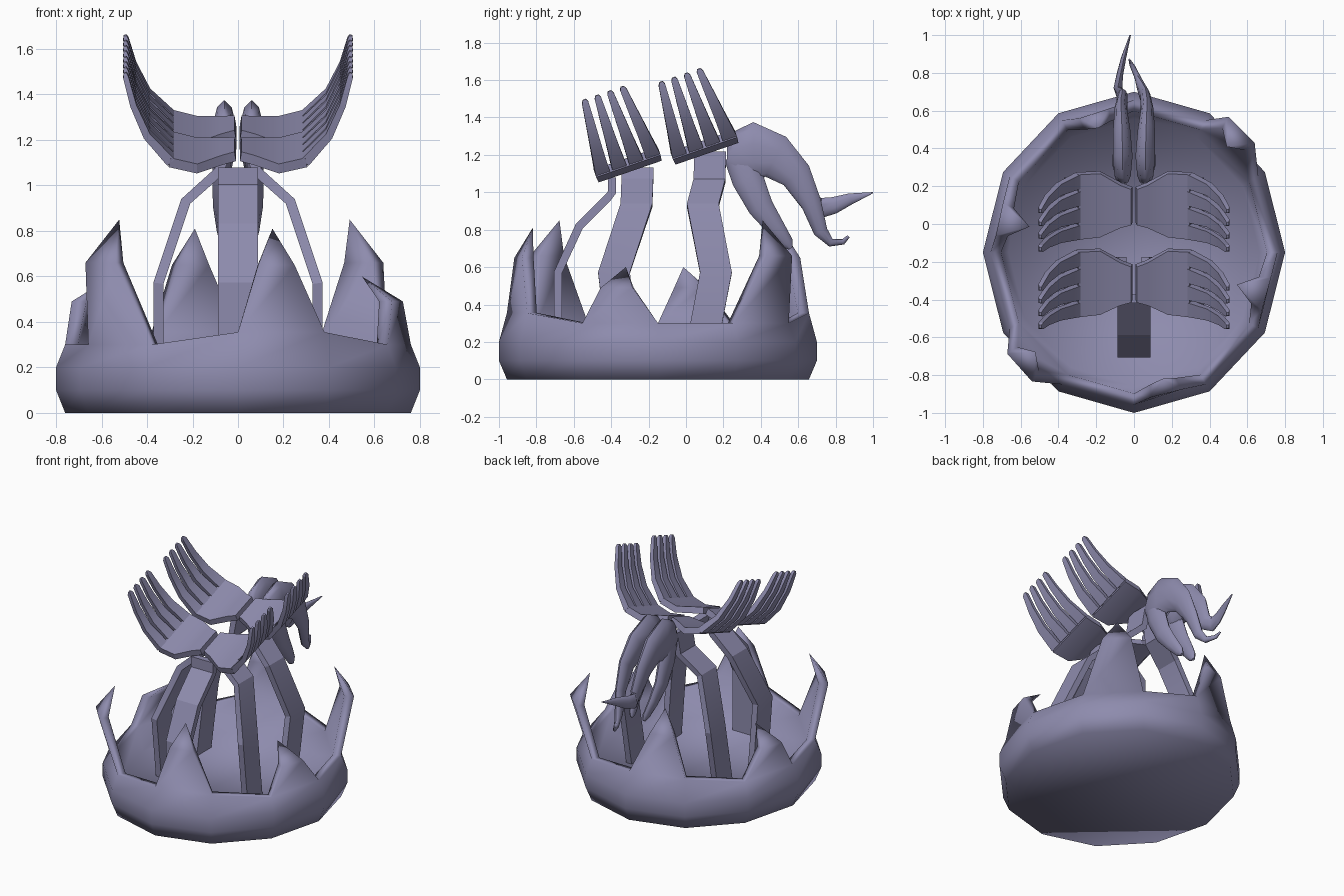
import bpy, bmesh, math
from mathutils import Vector, Matrix

if "Cube" in bpy.data.objects:
    bpy.data.objects.remove(bpy.data.objects["Cube"])

CY = -0.15  # centre of the bowl in y
mat_body = bpy.data.materials.new("slate_violet")
mat_body.diffuse_color = (0.27, 0.26, 0.42, 1)
mat_body.use_nodes = True
mat_body.node_tree.nodes["Principled BSDF"].inputs["Base Color"].default_value = mat_body.diffuse_color


def finish(name, bm, angle=35):
    bmesh.ops.recalc_face_normals(bm, faces=bm.faces)
    me = bpy.data.meshes.new(name)
    bm.to_mesh(me)
    bm.free()
    me.materials.append(mat_body)
    ob = bpy.data.objects.new(name, me)
    bpy.context.collection.objects.link(ob)
    bpy.ops.object.select_all(action='DESELECT')
    ob.select_set(True)
    bpy.context.view_layer.objects.active = ob
    bpy.ops.object.shade_smooth_by_angle(angle=math.radians(angle))
    return ob


def tube(bm, path, sizes, axis, n=4, side=1, mat=Matrix()):
    """Loft along path; sizes = (half width along axis, half thickness)."""
    axis = Vector(axis)
    pts = [Vector(p) for p in path]
    rings = []
    for i, (p, (w, t)) in enumerate(zip(pts, sizes)):
        tan = pts[min(i + 1, len(pts) - 1)] - pts[max(i - 1, 0)]
        nor = tan.cross(axis).normalized()
        ring = []
        for k in range(n):
            a = 2 * math.pi * (k + 0.5) / n
            s = math.sqrt(2) if n == 4 else 1
            q = mat @ (p + axis * w * s * math.cos(a) + nor * t * s * math.sin(a))
            ring.append(bm.verts.new((q.x * side, q.y, q.z)))
        rings.append(ring)
    for r, s in zip(rings, rings[1:]):
        for k in range(n):
            bm.faces.new((r[k], r[(k + 1) % n], s[(k + 1) % n], s[k]))
    bm.faces.new(rings[0])
    bm.faces.new(rings[-1])


# Twelve-sided bowl with a spike on every other rim segment
def oval(r, deg, z):
    a = math.radians(deg)
    return (0.8 * r * math.cos(a), CY + 0.85 * r * math.sin(a), z)


bm = bmesh.new()
profile = [(0.95, 0), (1.0, 0.1), (1.0, 0.2), (0.95, 0.3), (0.88, 0.3), (0.83, 0.13)]
rings = []
for j, (r, z) in enumerate(profile):
    rings.append([bm.verts.new(oval(r, 30 * i,
                  z + (0.055 if j in (3, 4) and i in (3, 4, 9, 10) else 0)))
                  for i in range(12)])
spikes = [  # mid radius, mid height, tip radius, tip height (repeats at 180 degrees)
    (1.05, 0.66, 0.90, 0.85), (0.91, 0.65, 0.81, 0.81), (0.92, 0.49, 0.71, 0.60)]
for j in range(5):
    for i in range(12):
        k = (i + 1) % 12
        if j == 3 and i % 2 == 1:
            rm, zm, rt, zt = spikes[(i // 2) % 3]
            base = [rings[3][i], rings[3][k], rings[4][k], rings[4][i]]
            c = 30 * i + (17 if i < 6 else 13.5)
            mid = [bm.verts.new(oval(rm - d, c + s, zm))
                   for d, s in ((0, -6.5), (0, 6.5), (0.08, 6), (0.08, -6))]
            tip = bm.verts.new(oval(rt, c, zt))
            for m in range(4):
                n = (m + 1) % 4
                bm.faces.new((base[m], base[n], mid[n], mid[m]))
                bm.faces.new((mid[m], mid[n], tip))
        else:
            bm.faces.new((rings[j][i], rings[j][k], rings[j + 1][k], rings[j + 1][i]))
bm.faces.new(rings[0])
bm.faces.new(rings[5])
finish("spiked_bowl", bm, 180)

# Front strap leg
bm = bmesh.new()
tube(bm, [(0, -0.685, 0.1), (0, -0.685, 0.57), (0, -0.57, 0.82), (0, -0.42, 0.97),
          (0, -0.395, 1.0), (0, -0.395, 1.08)], [(0.088, 0.022)] * 6, (1, 0, 0))
finish("front_leg", bm, 20)

# Side strap legs and forks, two rows, mirrored
xz = [(0.35, 0.1), (0.35, 0.57), (0.23, 0.93), (0.085, 1.06), (0.06, 1.125)]
leg_y = {"front": (-0.33, -0.385, -0.265, -0.26, -0.26),
         "rear": (0.07, 0.16, 0.09, 0.125, 0.13)}
origin = {"front": (0, -0.315, 1.16), "rear": (0, 0.095, 1.255)}
for row in ("front", "rear"):
    mat = Matrix.Translation(origin[row]) @ Matrix.Rotation(math.radians(19), 4, 'X')
    for side, label in ((1, "right"), (-1, "left")):
        bm = bmesh.new()
        tube(bm, [(x, y, z + (0.09 if row == "rear" and z > 1.1 else 0))
                  for (x, z), y in zip(xz, leg_y[row])],
             [(0.085, 0.022)] * 5, (0, 1, 0), side=side)
        finish(f"{row}_{label}_leg", bm, 20)
        bm = bmesh.new()
        tube(bm, [(0.012, 0, 0.0), (0.07, 0, -0.01), (0.18, 0, -0.03), (0.3, 0, 0.0)],
             [(0.10, 0.022), (0.12, 0.022), (0.178, 0.022), (0.182, 0.022)],
             (0, 1, 0), side=side, mat=mat)
        for t in range(4):
            v = -0.142 + 0.0947 * t
            tube(bm, [(0.295, v, 0), (0.40, v * 0.93, 0.115), (0.46, v * 0.84, 0.25),
                      (0.493, v * 0.76, 0.375), (0.497, v * 0.75, 0.392)],
                 [(0.04, 0.022), (0.032, 0.017), (0.025, 0.014), (0.018, 0.012), (0.009, 0.007)],
                 (0, 1, 0), n=4, side=side, mat=mat)
        finish(f"{row}_{label}_fork", bm, 25)

# Pair of curved claws at the back: one hooked finger, one straight spike
hook = ([(0.72, 0.79), (0.775, 0.73), (0.84, 0.735), (0.87, 0.765)],
        [0.038, 0.022, 0.015, 0.008])
spike = ([(0.72, 0.915), (0.79, 0.93), (0.88, 0.965), (1.0, 0.998)],
         [0.055, 0.045, 0.03, 0.003])
for side, label, (end, rad) in ((1, "right", hook), (-1, "left", spike)):
    bm = bmesh.new()
    yz = [(0.22, 1.19), (0.26, 1.19), (0.36, 1.21), (0.48, 1.19), (0.59, 1.09), (0.67, 0.94)] + end
    r = [0.06, 0.13, 0.165, 0.12, 0.085, 0.055] + rad
    xs = [0.06, 0.06, 0.06, 0.065, 0.07, 0.06] + ([0.04, 0.02, -0.01, -0.025]
                                                  if side > 0 else [0.085, 0.075, 0.055, 0.02])
    ws = [0.03, 0.045, 0.055, 0.048, 0.035, 0.028] + [0.024, 0.018, 0.014, 0.004]
    tube(bm, [(x, y, z) for x, (y, z) in zip(xs, yz)], list(zip(ws, r)), (1, 0, 0), n=10, side=side)
    # thumb
    tube(bm, [(0.065, 0.28, 1.2), (0.075, 0.33, 1.07), (0.08, 0.40, 0.92),
              (0.07, 0.48, 0.81), (0.055, 0.54, 0.73), (0.05, 0.56, 0.70)],
         [(0.035, 0.08), (0.04, 0.085), (0.032, 0.068), (0.025, 0.05), (0.02, 0.035), (0.01, 0.012)],
         (1, 0, 0), n=10, side=side)
    finish(f"{label}_claw", bm, 45)
